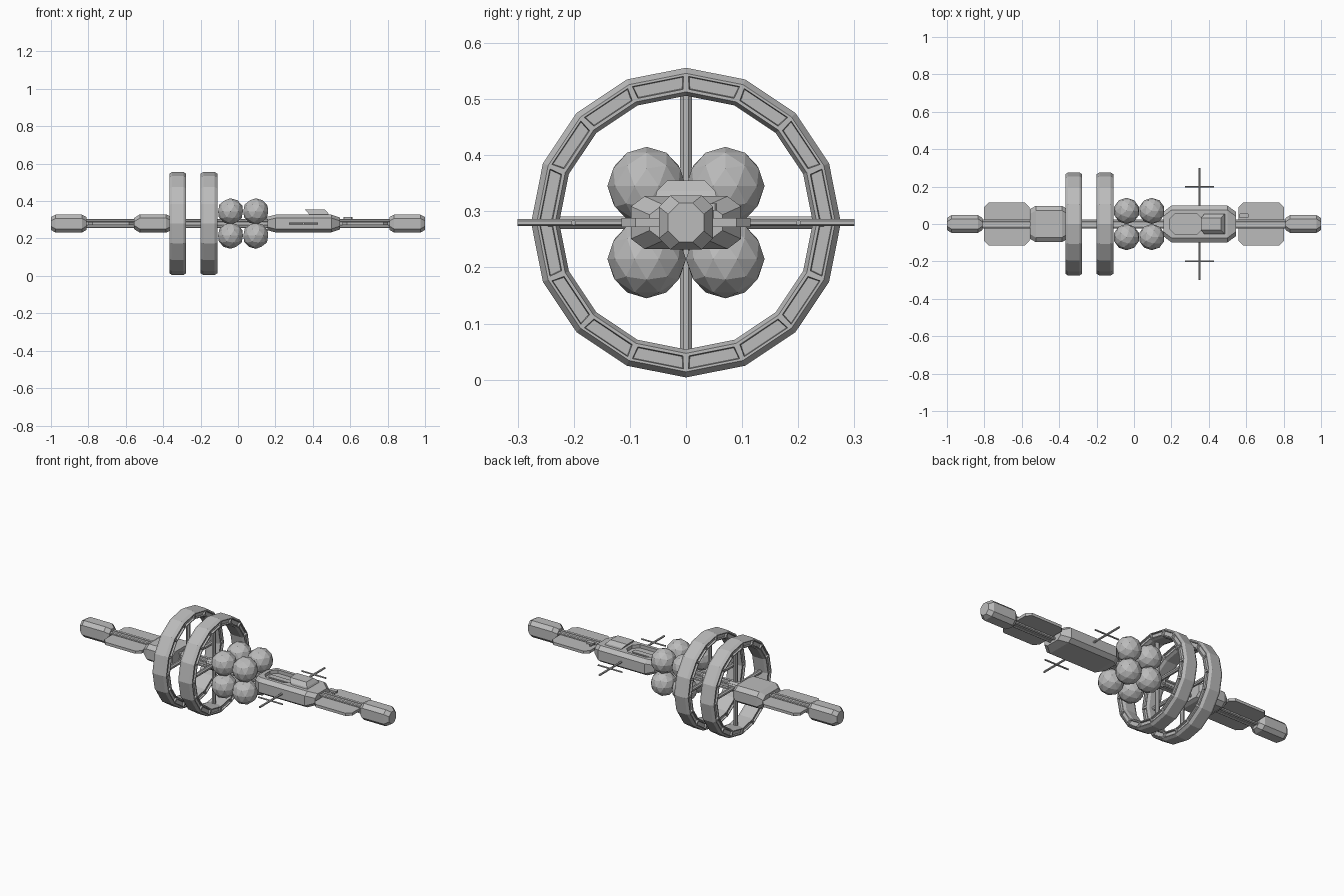
import bpy, bmesh, math
from mathutils import Vector

if "Cube" in bpy.data.objects:
    bpy.data.objects.remove(bpy.data.objects["Cube"])

MID = 0.28  # height of the station's long axis

grey = bpy.data.materials.new("hull grey")
grey.use_nodes = True
GREY = (0.5, 0.5, 0.5, 1)
grey.diffuse_color = GREY
grey.node_tree.nodes["Principled BSDF"].inputs["Base Color"].default_value = GREY


def finish(bm, name):
    bmesh.ops.recalc_face_normals(bm, faces=bm.faces)
    me = bpy.data.meshes.new(name)
    bm.to_mesh(me)
    bm.free()
    me.materials.append(grey)
    ob = bpy.data.objects.new(name, me)
    bpy.context.collection.objects.link(ob)
    return ob


def loft(name, sections):
    """Skin a list of equal-length point loops and cap both ends."""
    bm = bmesh.new()
    loops = [[bm.verts.new(p) for p in s] for s in sections]
    n = len(loops[0])
    for a, b in zip(loops, loops[1:]):
        for i in range(n):
            j = (i + 1) % n
            bm.faces.new((a[i], a[j], b[j], b[i]))
    bm.faces.new(loops[0])
    bm.faces.new(loops[-1])
    return finish(bm, name)


def octagon(hu, hv, cu, cv):
    """Rectangle with cut corners, as (u, v) pairs."""
    u, v = hu - cu, hv - cv
    return [(hu, -v), (hu, v), (u, hv), (-u, hv),
            (-hu, v), (-hu, -v), (-u, -hv), (u, -hv)]


def module(name, stations, cy, cz):
    """Chamfered block along x from (x, half width, half height) stations."""
    return loft(name, [[(x, y, MID + z) for y, z in octagon(hy, hz, cy, cz)]
                       for x, hy, hz in stations])


def slab(name, cx, cy, z0, z1, hx, hy, cut):
    """Flat plate with cut corners."""
    return loft(name, [[(cx + x, cy + y, z) for x, y in octagon(hx, hy, cut, cut)]
                       for z in (z0, z1)])


def rod(name, a, b, r, sides=8):
    a, b = Vector(a), Vector(b)
    q = (b - a).to_track_quat('Z', 'Y')
    ring = [q @ Vector((r * math.cos(t), r * math.sin(t), 0))
            for t in (math.tau * (i + 0.5) / sides for i in range(sides))]
    return loft(name, [[p + v for v in ring] for p in (a, b)])


def habitat_ring(name, cx):
    """Sixteen-sided wheel with a chamfered section and recessed side panels."""
    profile = [(0.03, 0.276), (0.045, 0.266), (0.045, 0.233), (0.03, 0.226),
               (-0.03, 0.226), (-0.045, 0.233), (-0.045, 0.266), (-0.03, 0.276)]
    bm = bmesh.new()
    loops = []
    for k in range(16):
        t = math.tau * k / 16
        loops.append([bm.verts.new((cx + x, r * math.sin(t), MID + r * math.cos(t)))
                      for x, r in profile])
    panels = []
    for k in range(16):
        a, b = loops[k], loops[(k + 1) % 16]
        for i in range(8):
            j = (i + 1) % 8
            f = bm.faces.new((a[i], a[j], b[j], b[i]))
            if i in (1, 5):
                panels.append(f)
    bmesh.ops.recalc_face_normals(bm, faces=bm.faces)
    bmesh.ops.inset_individual(bm, faces=panels, thickness=0.007, depth=0)
    bmesh.ops.inset_individual(bm, faces=panels, thickness=0.002, depth=-0.01)
    return finish(bm, name)


# Spine: a core with four conduits
rod("spine_core", (-0.83, 0, MID), (0.83, 0, MID), 0.019)
for y in (-0.016, 0.016):
    for z in (-0.016, 0.016):
        rod("spine_conduit", (-0.83, y, MID + z), (0.83, y, MID + z), 0.008, 6)

# End pods and wing panels at both ends
for s, side in ((-1, "rear"), (1, "front")):
    module(side + "_end_pod", [(s * 0.81, 0.032, 0.035), (s * 0.835, 0.048, 0.048),
                               (s * 0.975, 0.048, 0.048), (s, 0.032, 0.035)], 0.02, 0.02)
    slab(side + "_wing_panel", s * 0.68, 0, MID - 0.008, MID + 0.008, 0.122, 0.115, 0.025)

# Rear block
module("rear_block", [(-0.555, 0.08, 0.03), (-0.525, 0.097, 0.049),
                      (-0.385, 0.097, 0.049), (-0.365, 0.085, 0.04)], 0.025, 0.02)

# Habitat rings with crossed spokes
for cx in (-0.322, -0.155):
    habitat_ring("habitat_ring", cx)
    rod("vertical_spoke", (cx, 0, MID - 0.23), (cx, 0, MID + 0.23), 0.012)
    rod("horizontal_spoke", (cx, -0.23, MID), (cx, 0.23, MID), 0.012)
    rod("ring_hub", (cx - 0.03, 0, MID), (cx + 0.03, 0, MID), 0.032)

# Cluster of eight storage tanks
for x in (-0.04, 0.095):
    for y in (-0.07, 0.07):
        for z in (-0.065, 0.065):
            bm = bmesh.new()
            bmesh.ops.create_icosphere(bm, subdivisions=2, radius=0.07)
            bmesh.ops.translate(bm, verts=bm.verts, vec=(x, y, MID + z))
            finish(bm, "storage_tank")

# Command hull with a sunken deck
hull = module("command_hull", [(0.157, 0.065, 0.036), (0.2, 0.098, 0.047),
                               (0.5, 0.098, 0.047), (0.545, 0.065, 0.032)], 0.024, 0.018)
cutter = slab("deck_cutter", 0.278, 0, 0.307, 0.36, 0.088, 0.056, 0.03)
cutter.hide_render = True
mod = hull.modifiers.new("deck", 'BOOLEAN')
mod.operation = 'DIFFERENCE'
mod.solver = 'EXACT'
mod.object = cutter
bpy.context.view_layer.objects.active = hull
bpy.ops.object.modifier_apply(modifier="deck")
bpy.data.objects.remove(cutter)
slab("deck_strip", 0.272, 0, 0.306, 0.312, 0.068, 0.016, 0.005)

# Bridge cabin, leaning out over the deck
loft("bridge_cabin", [[(x0, -h, z), (x1, -h, z), (x1, h, z), (x0, h, z)]
                      for x0, x1, h, z in ((0.385, 0.488, 0.055, 0.324),
                                           (0.375, 0.482, 0.052, 0.336),
                                           (0.358, 0.465, 0.033, 0.355))])

# Side antennas with crossbars
for s, side in ((1, "left"), (-1, "right")):
    x = 0.35
    rod(side + "_antenna_mast", (x, s * 0.09, MID), (x, s * 0.3, MID), 0.006, 6)
    rod(side + "_antenna_crossbar", (x - 0.078, s * 0.2, MID), (x + 0.078, s * 0.2, MID), 0.005, 6)

# Small sensor box beside the front spine
slab("sensor_box", 0.587, 0.043, MID + 0.022, MID + 0.034, 0.024, 0.012, 0.003)
rod("sensor_post", (0.587, 0.043, MID), (0.587, 0.043, MID + 0.024), 0.006, 6)
